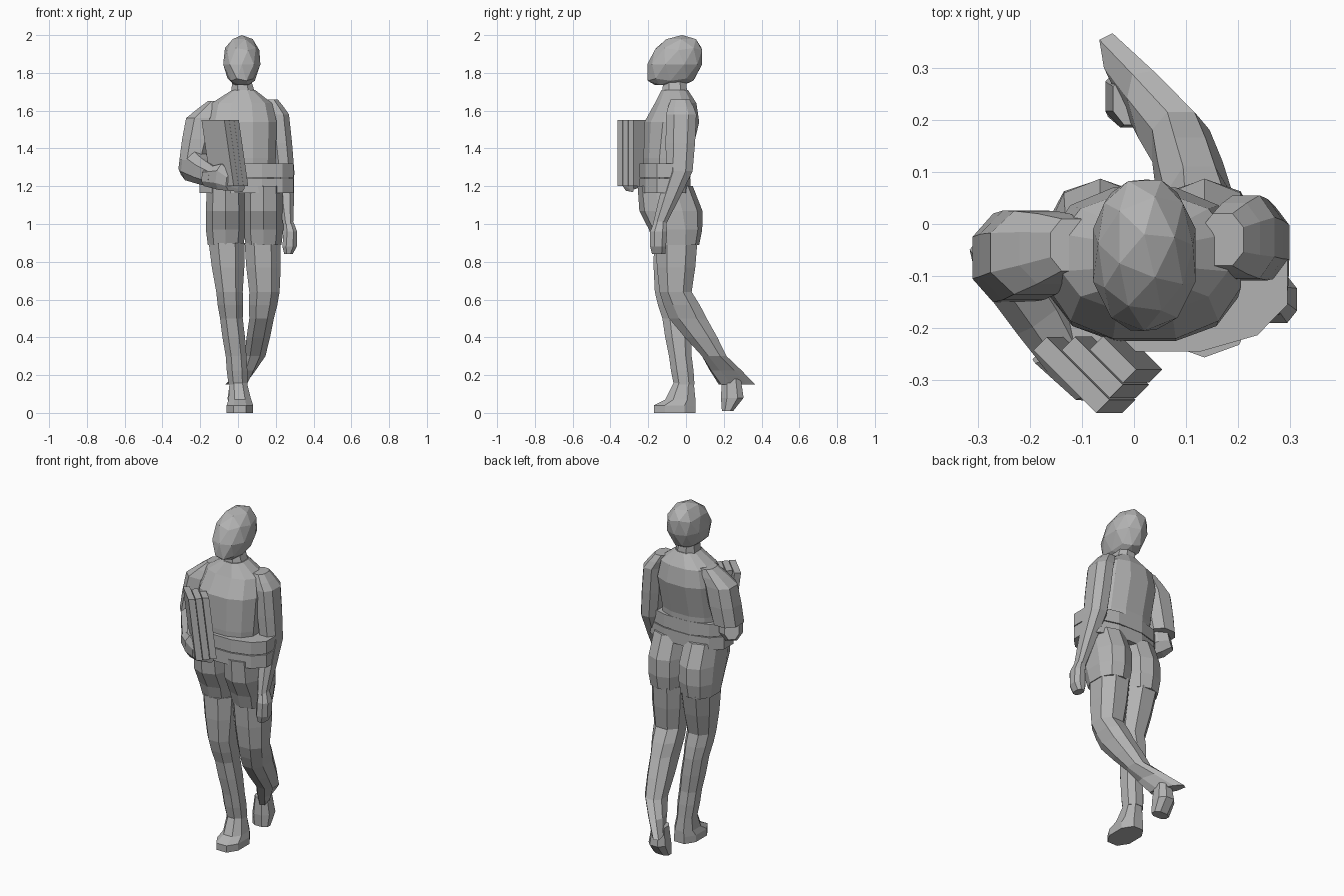
import bpy, bmesh, math
from mathutils import Vector, Quaternion

cube = bpy.data.objects.get("Cube")
if cube:
    bpy.data.objects.remove(cube)

shade = (.45, .45, .45, 1)
grey = bpy.data.materials.new("plain_grey")
grey.use_nodes = True
grey.diffuse_color = shade
grey.node_tree.nodes["Principled BSDF"].inputs["Base Color"].default_value = shade

LEVEL = Quaternion()
UP = Vector((0, 0, 1))


def finish(name, bm):
    """Turn a mesh under construction into a flat shaded object."""
    bmesh.ops.recalc_face_normals(bm, faces=bm.faces)
    mesh = bpy.data.meshes.new(name)
    bm.to_mesh(mesh)
    bm.free()
    mesh.materials.append(grey)
    part = bpy.data.objects.new(name, mesh)
    bpy.context.collection.objects.link(part)


def soften(value, power):
    return math.copysign(abs(value) ** power, value)


def ring(x, y, z, wide, deep, turn=LEVEL, sides=8, power=.85):
    """Rounded cross-section whose flats reach the given half sizes."""
    reach = soften(math.cos(math.pi / sides), power)
    points = []
    for step in range(sides):
        angle = math.tau * (step + .5) / sides
        offset = Vector((wide * soften(math.cos(angle), power),
                         deep * soften(math.sin(angle), power), 0))
        points.append(Vector((x, y, z)) + turn @ offset / reach)
    return points


def skin(name, rings):
    """Join matching cross-sections into a closed part."""
    bm = bmesh.new()
    loops = [[bm.verts.new(point) for point in section] for section in rings]
    for low, high in zip(loops, loops[1:]):
        for i in range(len(low)):
            bm.faces.new((low[i - 1], low[i], high[i], high[i - 1]))
    bm.faces.new(loops[0])
    bm.faces.new(loops[-1])
    finish(name, bm)


def swollen_middle(start, end, swell=1.04):
    """Cross-section halfway between two others, slightly fuller."""
    middle = [(a + b) / 2 for a, b in zip(start, end)]
    centre = sum(middle, Vector()) / len(middle)
    return [centre + (point - centre) * swell for point in middle]


def limb(side, segments, joints):
    """Chain of separate segments, each running from one joint to the next."""
    for segment, start, end in zip(segments, joints, joints[1:]):
        skin(f"{side}_{segment}", [start, swollen_middle(start, end), end])


# Head: a faceted ball with a flat chin, narrow jaw and full crown
bm = bmesh.new()
bmesh.ops.create_icosphere(bm, subdivisions=2, radius=1)
for vert in bm.verts:
    x, y, z = (soften(value, .9) for value in vert.co)
    z = max(z, -.7)
    jaw = 1 + .4 * min(z, 0)
    vert.co = (.02 + .103 * x * jaw, -.06 + .145 * y + .04 * z, 1.845 + .155 * z)
finish("head", bm)

# Neck and jacket
skin("neck", [ring(.03, -.06, 1.66, .07, .07), ring(.02, -.06, 1.76, .05, .06)])
torso_rings = [
    ring(.02, -.1, 1.2, .17, .12, sides=12),
    ring(.02, -.1, 1.35, .18, .125, sides=12),
    ring(.02, -.075, 1.54, .185, .145, sides=12),
    ring(.02, -.055, 1.64, .16, .11, sides=12),
    ring(.03, -.06, 1.71, .06, .07, sides=12),
]
skin("torso", torso_rings)
for name, bottom in (("lower_hem", 1.165), ("upper_hem", 1.245)):
    skin(name, [ring(.045, -.11, height, .25, .135, sides=12)
                for height in (bottom, bottom + .075)])

# Hips, one half on each side
for side, middle in (("right", -.065), ("left", .135)):
    skin(f"{side}_hip", [
        ring(middle, -.05, .89, .095, .115, sides=10),
        ring(middle, -.055, .97, .105, .135, sides=10),
        ring(middle, -.08, 1.07, .105, .16, sides=10),
        ring(middle, -.11, 1.2, .1, .14, sides=10),
    ])

# Standing leg
limb("right", ("thigh", "knee", "shin", "ankle"), [
    ring(-.06, -.055, .9, .095, .115),
    ring(-.045, -.085, .64, .07, .08),
    ring(-.035, -.05, .5, .06, .075),
    ring(-.01, -.03, .3, .055, .06),
    ring(0, -.01, .15, .05, .055),
])
skin("right_shoe", [
    ring(.01, -.06, 0, .07, .11),
    ring(.01, -.06, .04, .07, .11),
    ring(.01, -.03, .07, .06, .08),
    ring(0, -.01, .17, .045, .05),
])

# Trailing leg, its cuff drawn out to a point behind
limb("left", ("thigh", "knee", "shin", "cuff"), [
    ring(.13, -.05, .9, .095, .11),
    ring(.14, -.055, .64, .08, .085),
    ring(.125, .01, .5, .065, .1),
    ring(.09, .15, .3, .055, .065),
    ring(-.01, .27, .15, .03, .1, turn=Quaternion(UP, math.radians(26))),
])
skin("left_shoe", [
    ring(0, .22, .01, .05, .03),
    ring(0, .245, .08, .055, .06),
    ring(0, .24, .18, .04, .05),
])

# Hanging arm
limb("left", ("shoulder", "upper_arm", "forearm"), [
    ring(.17, -.03, 1.66, .04, .05),
    ring(.215, -.025, 1.58, .055, .08),
    ring(.245, -.035, 1.28, .053, .07),
    ring(.265, -.14, 1, .027, .035),
])
skin("left_hand", [
    ring(.265, -.135, 1.02, .025, .03),
    ring(.277, -.145, .96, .036, .045),
    ring(.273, -.148, .88, .038, .042),
    ring(.267, -.145, .84, .022, .035),
])

# Bent arm reaching across the chest
limb("right", ("shoulder", "upper_arm"), [
    ring(-.12, -.04, 1.65, .04, .05),
    ring(-.19, -.055, 1.56, .085, .08),
    ring(-.235, -.065, 1.34, .075, .085),
])
reach = Vector((.6, -.8, -.2)).to_track_quat("Z", "Y")
skin("right_forearm", [
    ring(-.28, -.03, 1.32, .04, .06, reach),
    ring(-.245, -.075, 1.32, .065, .09, reach),
    ring(-.18, -.17, 1.28, .06, .07, reach),
    ring(-.12, -.27, 1.25, .045, .055, reach),
])
skin("right_hand", [
    ring(-.16, -.24, 1.25, .04, .05, reach),
    ring(-.08, -.305, 1.25, .045, .07, reach),
    ring(-.03, -.315, 1.225, .04, .05, reach),
    ring(.02, -.29, 1.2, .02, .03, reach),
])

# Carried books, leaning side by side
askew = Quaternion(UP, -math.pi / 4)
for index, name in enumerate(("front_book", "middle_book", "back_book")):
    x, y = -.12 + .04 * index, -.29 + .015 * index
    half = .085 - .02 * index
    skin(name, [ring(x + lean, y, height, half, .018, askew, sides=4, power=0)
                for lean, height in ((.05, 1.2), (0, 1.55))])
